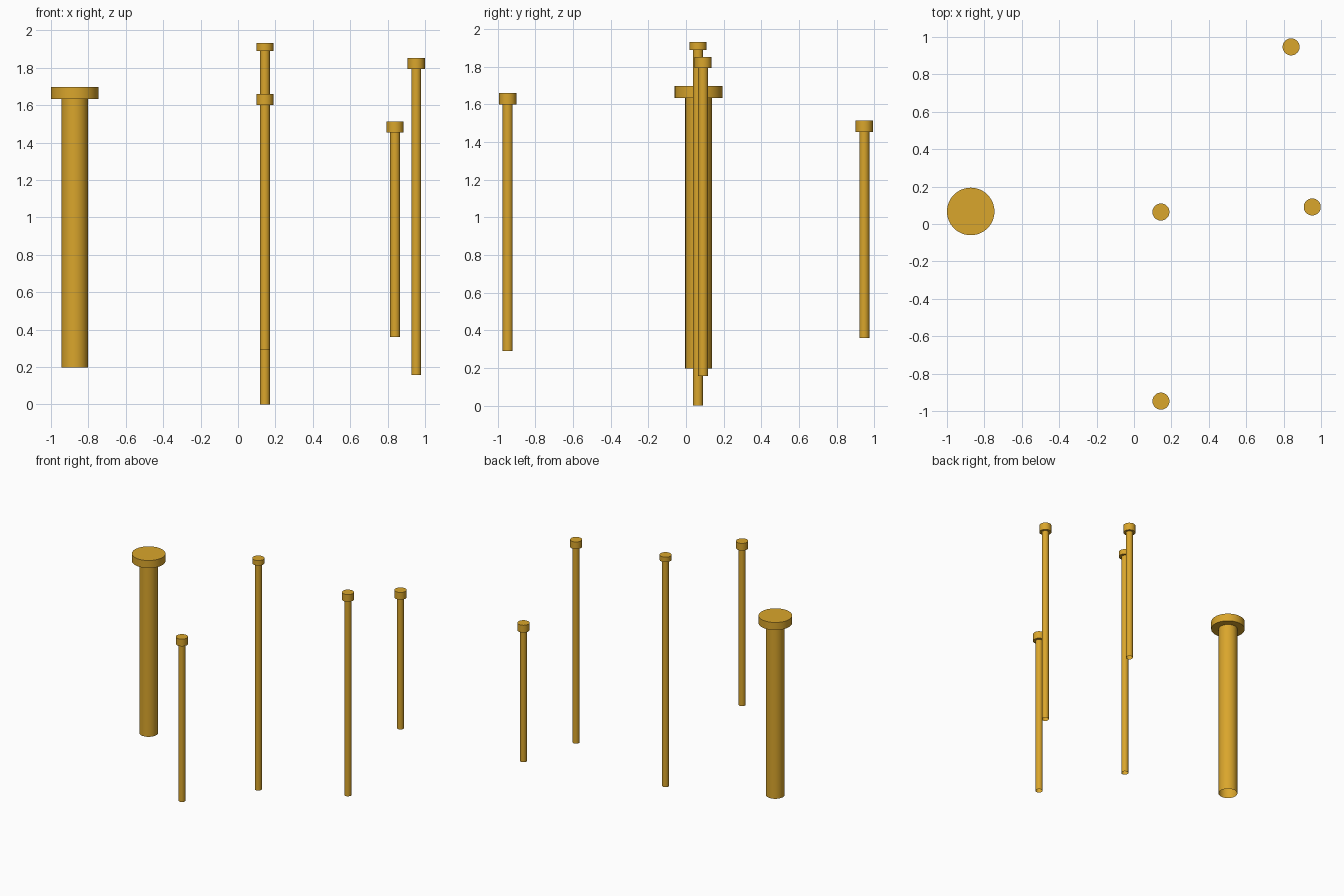
import bpy, bmesh, math

if "Cube" in bpy.data.objects:
    bpy.data.objects.remove(bpy.data.objects["Cube"])

SEGMENTS = 48

brass = bpy.data.materials.new("brass")
brass.diffuse_color = (0.70, 0.38, 0.025, 1)
brass.use_nodes = True
brass.node_tree.nodes["Principled BSDF"].inputs["Base Color"].default_value = brass.diffuse_color


def pin(name, x, y, bottom, head_bottom, top, shaft_r, head_r):
    """Round shaft, open at its lower end, with a wider disc head."""
    bm = bmesh.new()
    profile = [(shaft_r, bottom), (shaft_r, head_bottom),
               (head_r, head_bottom), (head_r, top)]
    rings = []
    for r, z in profile:
        rings.append([bm.verts.new((r * math.cos(2 * math.pi * i / SEGMENTS),
                                    r * math.sin(2 * math.pi * i / SEGMENTS),
                                    z - bottom))
                      for i in range(SEGMENTS)])
    for low, high in zip(rings, rings[1:]):
        for i in range(SEGMENTS):
            j = (i + 1) % SEGMENTS
            bm.faces.new((low[i], low[j], high[j], high[i]))
    bm.faces.new(rings[-1])  # flat head top
    mesh = bpy.data.meshes.new(name)
    bm.to_mesh(mesh)
    bm.free()
    mesh.materials.append(brass)
    obj = bpy.data.objects.new(name, mesh)
    obj.location = (x, y, bottom)
    bpy.context.collection.objects.link(obj)
    bpy.ops.object.select_all(action='DESELECT')
    obj.select_set(True)
    bpy.context.view_layer.objects.active = obj
    bpy.ops.object.shade_smooth_by_angle(angle=math.radians(35))


# Thick pin on the left
pin("thick_pin", -0.873, 0.067, 0.197, 1.634, 1.697, 0.071, 0.127)

# Four thin pins: name, x, y, bottom, underside of head, top
for spec in [
    ("centre_pin", 0.144, 0.064, 0.0, 1.890, 1.932),
    ("front_pin", 0.144, -0.947, 0.291, 1.601, 1.661),
    ("back_pin", 0.840, 0.947, 0.360, 1.453, 1.514),
    ("right_pin", 0.953, 0.091, 0.158, 1.793, 1.853),
]:
    pin(*spec, 0.0265, 0.0455)
